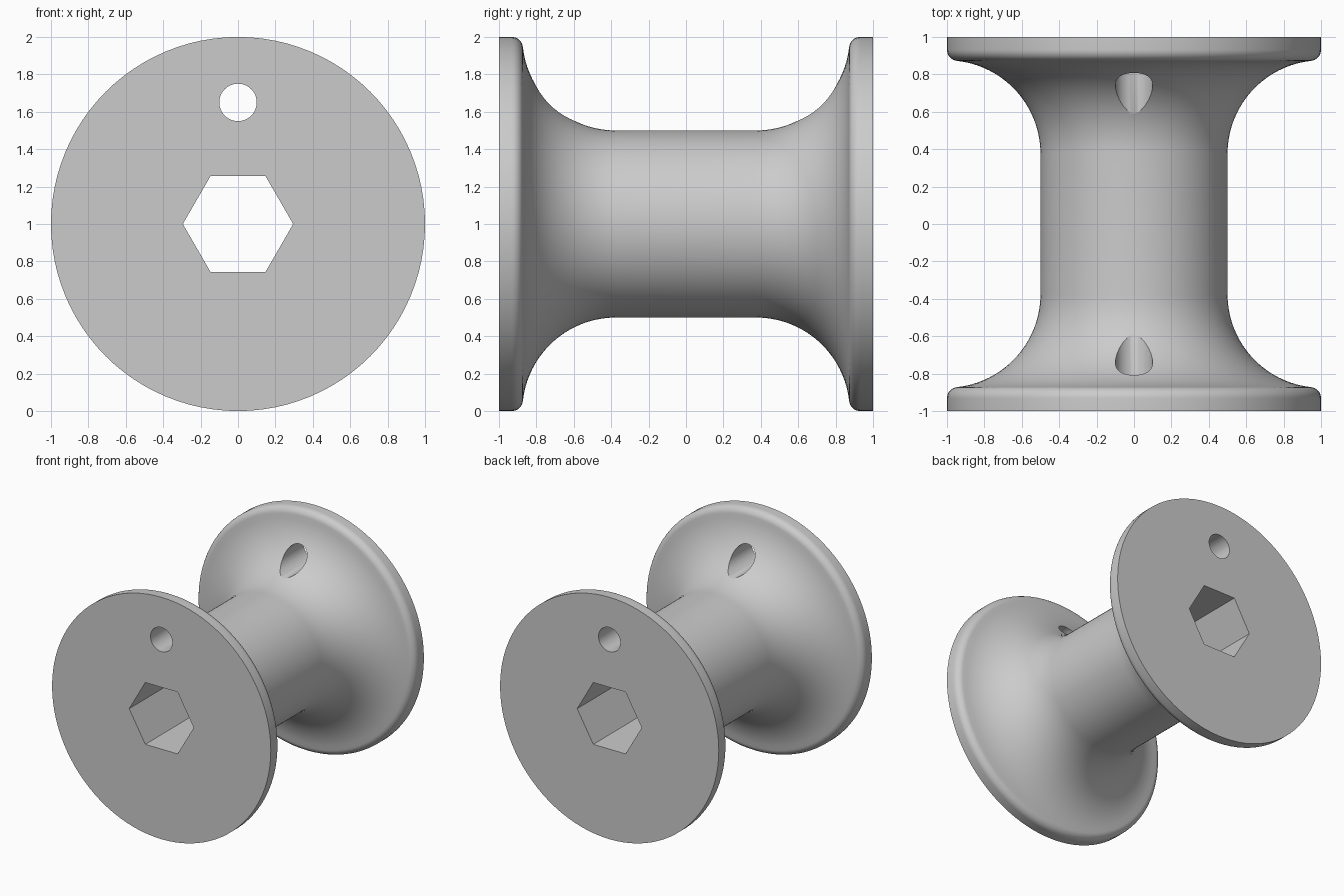
import bpy
import bmesh
from math import sin, cos, atan2, sqrt, pi, radians
from mathutils import Matrix, Vector

old = bpy.data.objects.get("Cube")
if old:
    bpy.data.objects.remove(old, do_unlink=True)

grey = bpy.data.materials.new("plain grey")
grey.use_nodes = True
colour = (0.6, 0.6, 0.6, 1)
grey.diffuse_color = colour
grey.node_tree.nodes["Principled BSDF"].inputs["Base Color"].default_value = colour

SEGMENTS = 96
SHAFT, RIM, HALF = 0.5, 1.0, 1.0   # radii and half length
FLARE, ROUND = 0.5, 0.06           # concave flare and rim rounding
FLARE_Y = 0.375


def arc(cy, cr, radius, start, end, steps):
    """Points (y, r) along an arc."""
    angles = [start + (end - start) * i / steps for i in range(steps + 1)]
    return [(cy + radius * cos(a), cr + radius * sin(a)) for a in angles]


def new_object(name, bm):
    mesh = bpy.data.meshes.new(name)
    bm.to_mesh(mesh)
    bm.free()
    mesh.materials.append(grey)
    obj = bpy.data.objects.new(name, mesh)
    bpy.context.collection.objects.link(obj)
    return obj


def prism_cutter(name, sides, radius, z):
    """Prism running along y, with one corner on the x axis."""
    bm = bmesh.new()
    bmesh.ops.create_cone(bm, cap_ends=True, segments=sides, radius1=radius,
                          radius2=radius, depth=3 * HALF)
    # Turn a corner onto x, then lay the prism along y
    corner = max(bm.verts, key=lambda v: v.co.x).co
    bm.transform(Matrix.Rotation(-atan2(corner.y, corner.x), 4, 'Z'))
    bm.transform(Matrix.Translation((0, 0, z)) @ Matrix.Rotation(pi / 2, 4, 'X'))
    obj = new_object(name, bm)
    obj.hide_render = True
    return obj


# Half profile: shaft, concave flare, rounded rim, flat end
round_y = FLARE_Y + sqrt((FLARE + ROUND) ** 2 - ROUND ** 2)
tangent = atan2(-ROUND, round_y - FLARE_Y)
half = arc(FLARE_Y, RIM, FLARE, -pi / 2, tangent, 20)
half += arc(round_y, RIM - ROUND, ROUND, tangent + pi, pi / 2, 8)[1:]
half += [(HALF, RIM), (HALF, 0)]
profile = [(-y, r) for y, r in reversed(half)] + half

# Spool turned around the y axis
bm = bmesh.new()
verts = [bm.verts.new((r, y, 0)) for y, r in profile]
edges = [bm.edges.new(pair) for pair in zip(verts, verts[1:])]
bmesh.ops.spin(bm, geom=verts + edges, cent=Vector(), axis=(0, 1, 0),
               angle=2 * pi, steps=SEGMENTS, use_merge=True)
bmesh.ops.remove_doubles(bm, verts=bm.verts, dist=0.0001)
bmesh.ops.recalc_face_normals(bm, faces=bm.faces)
bm.transform(Matrix.Translation((0, 0, RIM)))
spool = new_object("spool", bm)

# Hexagonal bore and the small round hole through both flanges
cutters = [prism_cutter("hex_bore_cutter", 6, 0.295, RIM),
           prism_cutter("round_hole_cutter", 48, 0.1, 1.65)]
bpy.ops.object.select_all(action='DESELECT')
bpy.context.view_layer.objects.active = spool
spool.select_set(True)
for cutter in cutters:
    cut = spool.modifiers.new(cutter.name, 'BOOLEAN')
    cut.operation = 'DIFFERENCE'
    cut.solver = 'EXACT'
    cut.object = cutter
    bpy.ops.object.modifier_apply(modifier=cut.name)
    bpy.data.objects.remove(cutter, do_unlink=True)

bpy.ops.object.shade_smooth_by_angle(angle=radians(30))
